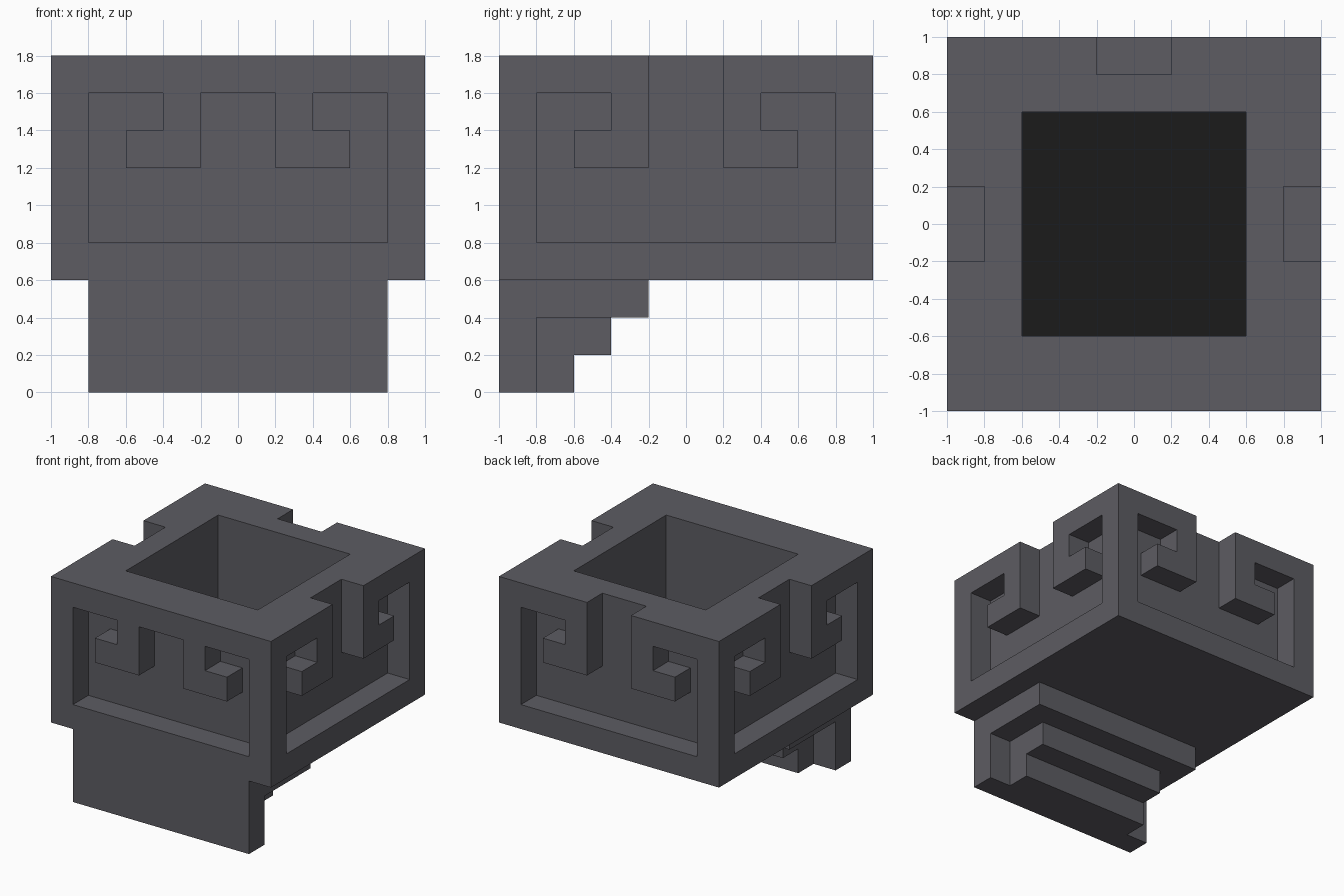
import bpy, bmesh

if "Cube" in bpy.data.objects:
    bpy.data.objects.remove(bpy.data.objects["Cube"])

CELL = 0.2  # every part sits on a regular block grid


def block(x0, x1, y0, y1, z0, z1):
    """Set of grid cells filling a box given in cell units."""
    return {(x, y, z) for x in range(x0, x1)
            for y in range(y0, y1) for z in range(z0, z1)}


def material(name, rgb):
    m = bpy.data.materials.new(name)
    m.diffuse_color = (*rgb, 1.0)
    m.use_nodes = True
    m.node_tree.nodes["Principled BSDF"].inputs["Base Color"].default_value = m.diffuse_color
    return m


def skin(name, cells, solid, mat):
    """Mesh only the exposed faces of the cells, merged into large flat faces."""
    bm = bmesh.new()
    verts = {}

    def vert(p):
        if p not in verts:
            verts[p] = bm.verts.new([c * CELL for c in p])
        return verts[p]

    for cell in sorted(cells):
        for axis in range(3):
            for side in (0, 1):
                beyond = list(cell)
                beyond[axis] += 2 * side - 1
                if tuple(beyond) in solid:
                    continue
                a, b = (axis + 1) % 3, (axis + 2) % 3
                ring = []
                for da, db in ((0, 0), (1, 0), (1, 1), (0, 1)):
                    p = list(cell)
                    p[axis] += side
                    p[a] += da
                    p[b] += db
                    ring.append(vert(tuple(p)))
                bm.faces.new(ring if side else ring[::-1])
    bmesh.ops.dissolve_limit(bm, angle_limit=0.01,
                             verts=bm.verts[:], edges=bm.edges[:])
    mesh = bpy.data.meshes.new(name)
    bm.to_mesh(mesh)
    bm.free()
    mesh.materials.append(mat)
    ob = bpy.data.objects.new(name, mesh)
    bpy.context.collection.objects.link(ob)
    return ob


# Square pot with a deep square cavity
pot = block(-5, 5, -5, 5, 3, 9) - block(-3, 3, -3, 3, 4, 9)

# Scroll groove: a rectangular recess with two mirrored hooks left standing
groove = {(u, z) for u in range(-4, 4) for z in range(4, 8)}
for u, z in ((-3, 6), (-2, 6), (-2, 7)):
    groove -= {(u, z), (-1 - u, z)}
open_groove = groove | {(-1, 8), (0, 8)}  # runs out through the rim

for u, z in groove:
    pot.discard((u, -5, z))        # front
for u, z in open_groove:
    pot.discard((u, 4, z))         # back
    pot.discard((-5, u, z))        # left
    pot.discard((4, u, z))         # right

# Stepped bracket: front plate, wide upper step, two narrower lower steps
bracket = (block(-4, 4, -5, -4, 0, 3) | block(-4, 4, -4, -1, 2, 3)
           | block(-3, 3, -4, -2, 1, 2) | block(-3, 3, -4, -3, 0, 1))

# Dark layer lying in the bottom of the cavity
fill = block(-3, 3, -3, 3, 4, 5)

stone = material("grey_stone", (0.109, 0.107, 0.123))
dark = material("dark_fill", (0.0105, 0.0105, 0.0105))

solid = pot | bracket | fill
skin("pot", pot, solid, stone)
skin("stepped_bracket", bracket, solid, stone)
skin("cavity_fill", fill, solid, dark)
